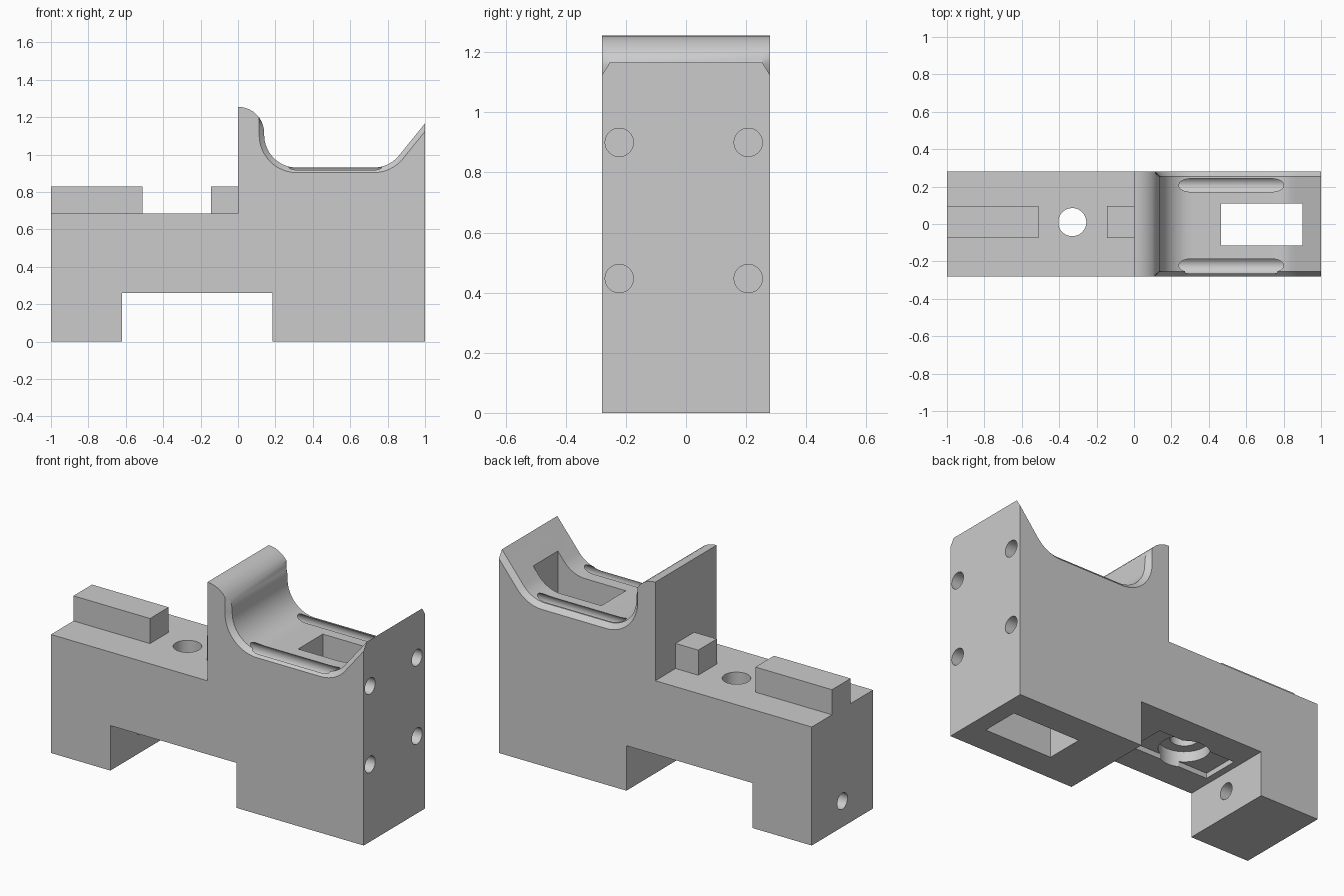
import bpy, bmesh
from math import sin, cos, radians, tan
from mathutils import Matrix

cube = bpy.data.objects.get("Cube")
if cube:
    bpy.data.objects.remove(cube)

grey = bpy.data.materials.new("plain grey")
grey.use_nodes = True
colour = (0.6, 0.6, 0.6, 1)
grey.diffuse_color = colour
grey.node_tree.nodes["Principled BSDF"].inputs["Base Color"].default_value = colour

HALF = 0.28       # half thickness
BEVEL = 0.027     # cradle edge bevel


def to_object(name, bm):
    bmesh.ops.recalc_face_normals(bm, faces=bm.faces)
    mesh = bpy.data.meshes.new(name)
    bm.to_mesh(mesh)
    bm.free()
    mesh.materials.append(grey)
    ob = bpy.data.objects.new(name, mesh)
    bpy.context.collection.objects.link(ob)
    return ob


def box(name, x0, x1, y0, y1, z0, z1):
    bm = bmesh.new()
    bmesh.ops.create_cube(bm, size=1)
    for v in bm.verts:
        v.co = [lo + (c + 0.5) * (hi - lo) for c, lo, hi in
                zip(v.co, (x0, y0, z0), (x1, y1, z1))]
    return to_object(name, bm)


def rod(name, axis, start, end, a, b, r):
    """Cylinder along X (a=y, b=z) or along Z (a=x, b=y)."""
    bm = bmesh.new()
    bmesh.ops.create_cone(bm, cap_ends=True, segments=48, radius1=r, radius2=r, depth=end - start)
    mid = (start + end) / 2
    if axis == "X":
        bm.transform(Matrix.Translation((mid, a, b)) @ Matrix.Rotation(radians(90), 4, "Y"))
    else:
        bm.transform(Matrix.Translation((a, b, mid)))
    return to_object(name, bm)


def body_profile(grow):
    """Side outline; grow sinks the cradle for the bevelled edge."""
    pts = [(-1, 0), (-0.62, 0), (-0.62, 0.26), (0.185, 0.26), (0.185, 0), (1, 0)]
    slope, r = radians(51), 0.175 + grow
    cx, cz = 0.725, 1.105
    # sloped lip, then the two cradle fillets
    ex, ez = cx + r * sin(slope), cz - r * cos(slope)
    pts.append((1, ez + (1 - ex) * tan(slope)))
    for i in range(11):
        t = slope * (1 - i / 10)
        pts.append((cx + r * sin(t), cz - r * cos(t)))
    for i in range(17):
        t = radians(90) * i / 16
        pts.append((0.315 - r * sin(t), cz - r * cos(t)))
    # rounded horn
    for i in range(11):
        t = radians(9 * i)
        x = 0.14 * cos(t)
        if grow:
            x = min(x, 0.14 - grow)
        pts.append((x, 1.115 + 0.14 * sin(t)))
    return pts + [(0, 0.685), (-1, 0.685)]


# Body lofted through four slices, bevelled at the outer two
bm = bmesh.new()
slices = []
for y, grow in ((-HALF, BEVEL), (BEVEL - HALF, 0), (HALF - BEVEL, 0), (HALF, BEVEL)):
    slices.append([bm.verts.new((x, y, z)) for x, z in body_profile(grow)])
for s, t in zip(slices, slices[1:]):
    for i in range(len(s)):
        j = (i + 1) % len(s)
        bm.faces.new((s[i], s[j], t[j], t[i]))
bm.faces.new(slices[0])
bm.faces.new(slices[-1])
body = to_object("clamp_body", bm)

# Cutters: long bolt holes with wide grooves at the low end
cutters = []
for y in (-0.222, 0.207):
    for z in (0.447, 0.9):
        cutters.append(rod("bolt_hole", "X", 0.03, 1.1, y, z, 0.047))
        cutters.append(rod("bolt_groove", "X", -1.1, 0.085, y, z, 0.083))
# foot bolt hole with counterbore
cutters.append(rod("foot_hole", "X", -1.1, -0.5, 0, 0.15, 0.047))
cutters.append(rod("foot_counterbore", "X", -1.1, -0.8, 0, 0.15, 0.085))
# vertical hole, its counterbore and shallow slot underneath
cutters.append(rod("post_hole", "Z", 0.1, 0.8, -0.33, 0.01, 0.075))
cutters.append(rod("post_counterbore", "Z", 0.15, 0.35, -0.33, 0.01, 0.135))
cutters.append(box("under_slot", -0.58, -0.08, -0.11, 0.11, 0.2, 0.29))
# window through the cradle
cutters.append(box("cradle_window", 0.465, 0.9, -0.115, 0.11, -0.1, 1.4))

bpy.context.view_layer.objects.active = body
for c in cutters:
    c.hide_render = True
    mod = body.modifiers.new("cut", "BOOLEAN")
    mod.operation = "DIFFERENCE"
    mod.solver = "EXACT"
    mod.object = c
    bpy.ops.object.modifier_apply(modifier=mod.name)
    bpy.data.objects.remove(c)

# Key blocks on the arm
box("long_key", -1, -0.51, -0.075, 0.095, 0.685, 0.83)
box("short_key", -0.145, 0, -0.075, 0.095, 0.685, 0.83)

bpy.ops.object.select_all(action="DESELECT")
body.select_set(True)
bpy.context.view_layer.objects.active = body
bpy.ops.object.shade_smooth_by_angle(angle=radians(25))
